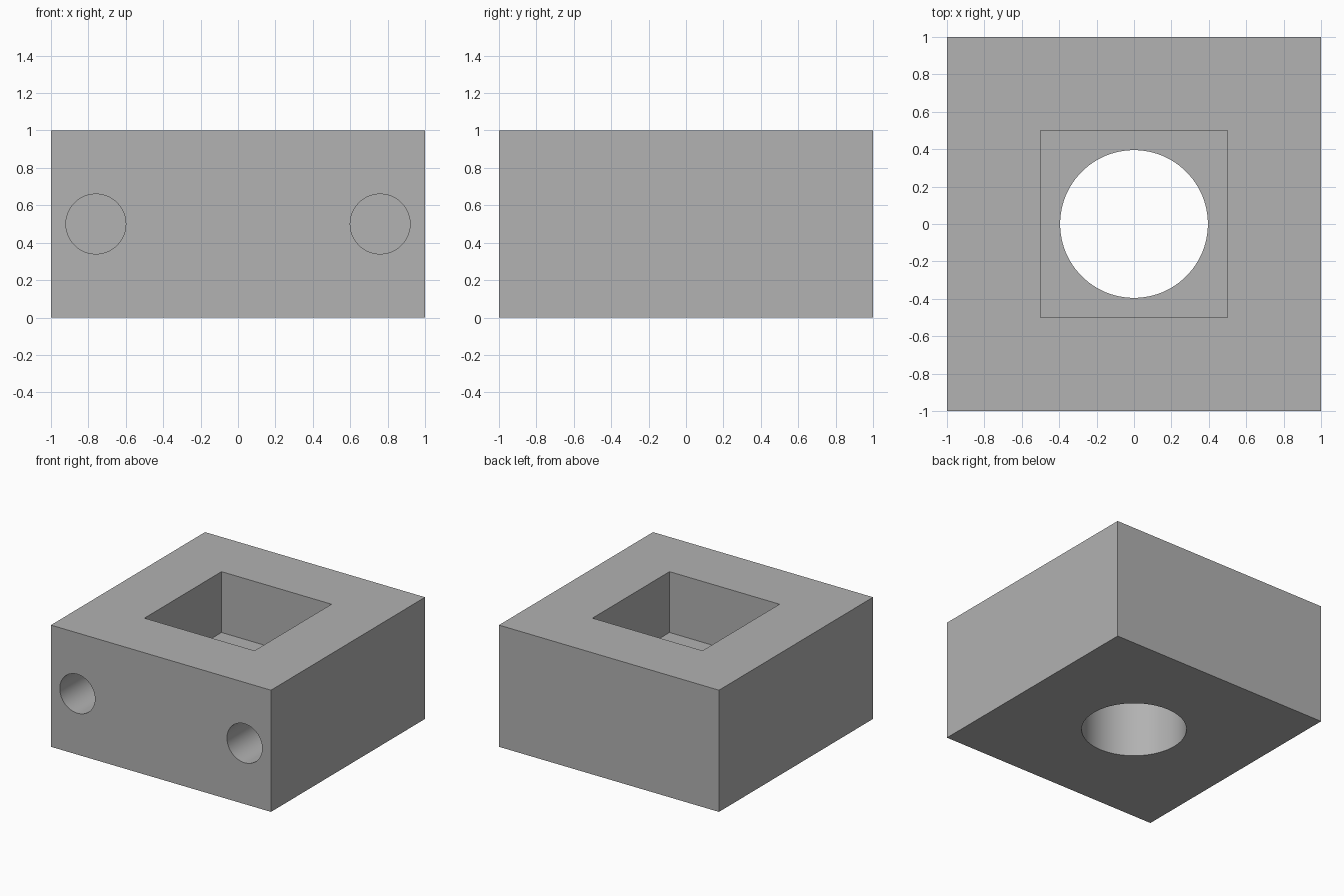
import bpy
import math

if "Cube" in bpy.data.objects:
    bpy.data.objects.remove(bpy.data.objects["Cube"], do_unlink=True)

grey = bpy.data.materials.new("plain_grey")
grey.use_nodes = True
colour = (0.445, 0.445, 0.445, 1)
grey.diffuse_color = colour
grey.node_tree.nodes["Principled BSDF"].inputs["Base Color"].default_value = colour


def box(name, size, centre):
    bpy.ops.mesh.primitive_cube_add(size=1, location=centre)
    ob = bpy.context.object
    ob.name = name
    ob.scale = size
    bpy.ops.object.transform_apply(location=True, rotation=True, scale=True)
    ob.data.materials.append(grey)
    return ob


def cylinder(name, radius, depth, centre, rotation=(0, 0, 0)):
    bpy.ops.mesh.primitive_cylinder_add(vertices=96, radius=radius, depth=depth,
                                        location=centre, rotation=rotation)
    ob = bpy.context.object
    ob.name = name
    bpy.ops.object.transform_apply(location=True, rotation=True, scale=True)
    ob.data.materials.append(grey)
    return ob


def activate(ob):
    bpy.ops.object.select_all(action='DESELECT')
    ob.select_set(True)
    bpy.context.view_layer.objects.active = ob


def cut(target, cutter):
    cutter.hide_render = True
    mod = target.modifiers.new(cutter.name, 'BOOLEAN')
    mod.operation = 'DIFFERENCE'
    mod.solver = 'EXACT'
    mod.object = cutter
    activate(target)
    bpy.ops.object.modifier_apply(modifier=mod.name)
    bpy.data.objects.remove(cutter, do_unlink=True)


# Solid block
block = box("block", (2, 2, 1), (0, 0, 0.5))

# Square pocket in the top, reaching half way down
cut(block, box("square_pocket", (1, 1, 1), (0, 0, 1)))

# Round hole from the pocket floor through the underside
cut(block, cylinder("bottom_hole", 0.395, 1, (0, 0, 0.25)))

# Pair of blind holes in the front
hole_depth = 1.0
for side in (-1, 1):
    cut(block, cylinder("front_hole", 0.16, hole_depth * 2,
                        (side * 0.76, -1, 0.5), (math.pi / 2, 0, 0)))

activate(block)
bpy.ops.object.shade_smooth_by_angle(angle=math.radians(30))
